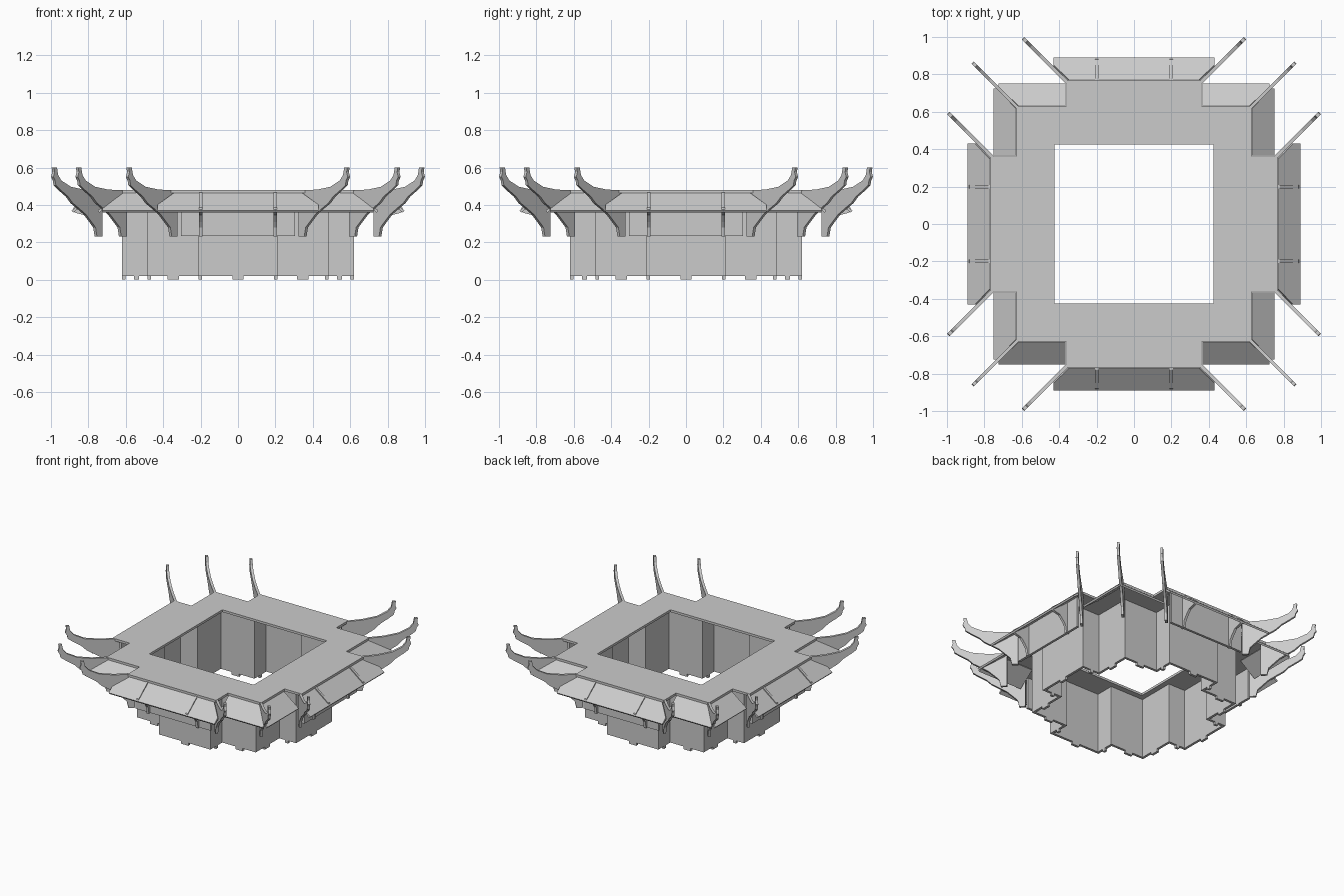
import bpy, bmesh, math
from mathutils import Matrix, Vector

cube = bpy.data.objects.get("Cube")
if cube:
    bpy.data.objects.remove(cube, do_unlink=True)

grey = bpy.data.materials.new("plain_grey")
grey.use_nodes = True
grey.diffuse_color = (0.6, 0.6, 0.6, 1)
grey.node_tree.nodes["Principled BSDF"].inputs["Base Color"].default_value = (0.6, 0.6, 0.6, 1)

QUARTERS = [Matrix.Rotation(math.pi / 2 * k, 4, 'Z') for k in range(4)]
MIRRORS = [Matrix.Identity(4), Matrix.Scale(-1, 4, Vector((0, 1, 0)))]
T = 0.018  # sheet thickness


def finish(name, bm):
    bmesh.ops.recalc_face_normals(bm, faces=bm.faces)
    mesh = bpy.data.meshes.new(name)
    bm.to_mesh(mesh)
    bm.free()
    mesh.materials.append(grey)
    bpy.context.collection.objects.link(bpy.data.objects.new(name, mesh))


def extrude_all(bm, vec):
    ext = bmesh.ops.extrude_face_region(bm, geom=bm.faces[:])
    verts = [v for v in ext["geom"] if isinstance(v, bmesh.types.BMVert)]
    bmesh.ops.translate(bm, verts=verts, vec=vec)


def slab(name, loops, z0, z1):
    """Flat sheet with holes, from plan outlines."""
    bm = bmesh.new()
    for loop in loops:
        vs = [bm.verts.new((x, y, z0)) for x, y in loop]
        for i, v in enumerate(vs):
            bm.edges.new((v, vs[i - 1]))
    bmesh.ops.triangle_fill(bm, edges=bm.edges[:], use_beauty=True)
    extrude_all(bm, (0, 0, z1 - z0))
    finish(name, bm)


def sheets(name, pts, vec, mirrored=False):
    """Cut sheet repeated on all four sides, optionally mirrored."""
    for k, turn in enumerate(QUARTERS):
        for m, flip in enumerate(MIRRORS[:2 if mirrored else 1]):
            bm = bmesh.new()
            bm.faces.new([bm.verts.new(p) for p in pts])
            extrude_all(bm, vec)
            bm.transform(turn @ flip)
            finish(f"{name}_{k}_{m}", bm)


def outline(arm, width, corner):
    """Stepped plan: four projecting bays and four square corners."""
    part = [(arm, -width), (arm, width), (corner, width), (corner, corner), (width, corner)]
    return [(q @ Vector((x, y, 0)))[:2] for q in QUARTERS for x, y in part]


# Stepped wall and its feet
A, W, C = 0.62, 0.21, 0.483
slab("wall", [outline(A, W, C), outline(A - T, W - T, C - T)], 0.02, 0.465)


def foot(name, x0, x1, y0, y1, mirrored=True):
    sheets(name, [(x0, y0, 0), (x1, y0, 0), (x1, y1, 0), (x0, y1, 0)], (0, 0, 0.021), mirrored)


mid = (W + C) / 2
foot("bay_foot", A - T, A, -0.03, 0.03, False)
foot("return_foot", 0.53, 0.555, W - T, W)
foot("corner_foot", C - T, C, mid - 0.03, mid + 0.03)

# Top deck with square opening
H = 0.425
slab("top_deck", [outline(0.77, 0.36, 0.63), [(H, H), (-H, H), (-H, -H), (H, -H)]], 0.463, 0.48)

# Sloping eaves
HIGH, LOW, RUN = 0.463, 0.37, 0.12


def eave(name, start, plan, mirrored):
    pts = [(x, y, HIGH + (LOW - HIGH) * (x - start) / RUN) for x, y in plan]
    down = Vector((LOW - HIGH, 0, -RUN)).normalized() * 0.014
    sheets(name, pts, down, mirrored)


eave("bay_eave", 0.77, [(0.77, -0.345), (0.85, -0.43), (0.89, -0.43),
                        (0.89, 0.43), (0.85, 0.43), (0.77, 0.345)], False)
eave("corner_eave", 0.63, [(0.63, 0.365), (0.75, 0.365), (0.75, 0.725),
                           (0.735, 0.725), (0.63, 0.615)], True)

# Hanging frieze under each bay
sheets("frieze", [(0.735, -0.305, 0.235), (0.735, 0.305, 0.235),
                  (0.735, 0.305, 0.465), (0.735, -0.305, 0.465)], (T, 0, 0))

# Upswept diagonal fins with stepped brackets: (distance out, height)
FIN = [(-.03, .47), (-.03, .23), (0, .23), (.008, .28), (.03, .31), (.06, .35),
       (.10, .385), (.13, .41), (.155, .445), (.195, .48), (.22, .505), (.224, .53),
       (.233, .55), (.227, .575), (.23, .6), (.214, .6), (.208, .56),
       (.19, .53), (.14, .497), (.07, .482), (0, .479)]
side = Vector((1, -1, 0)).normalized() * T


def fin(name, x, y, mirrored):
    sheets(name, [Vector((x + u, y + u, z)) - side / 2 for u, z in FIN], side, mirrored)


fin("bay_fin", 0.76, 0.36, True)
fin("corner_fin", 0.63, 0.63, False)

# Small straight brackets on the bays
BRACKET = [(.735, .47), (.735, .23), (.763, .23), (.77, .28), (.79, .31), (.82, .345),
           (.86, .355), (.885, .365), (.88, .385), (.78, .465)]
sheets("bay_bracket", [(x, 0.2 - T / 2, z) for x, z in BRACKET], (0, T, 0), True)
